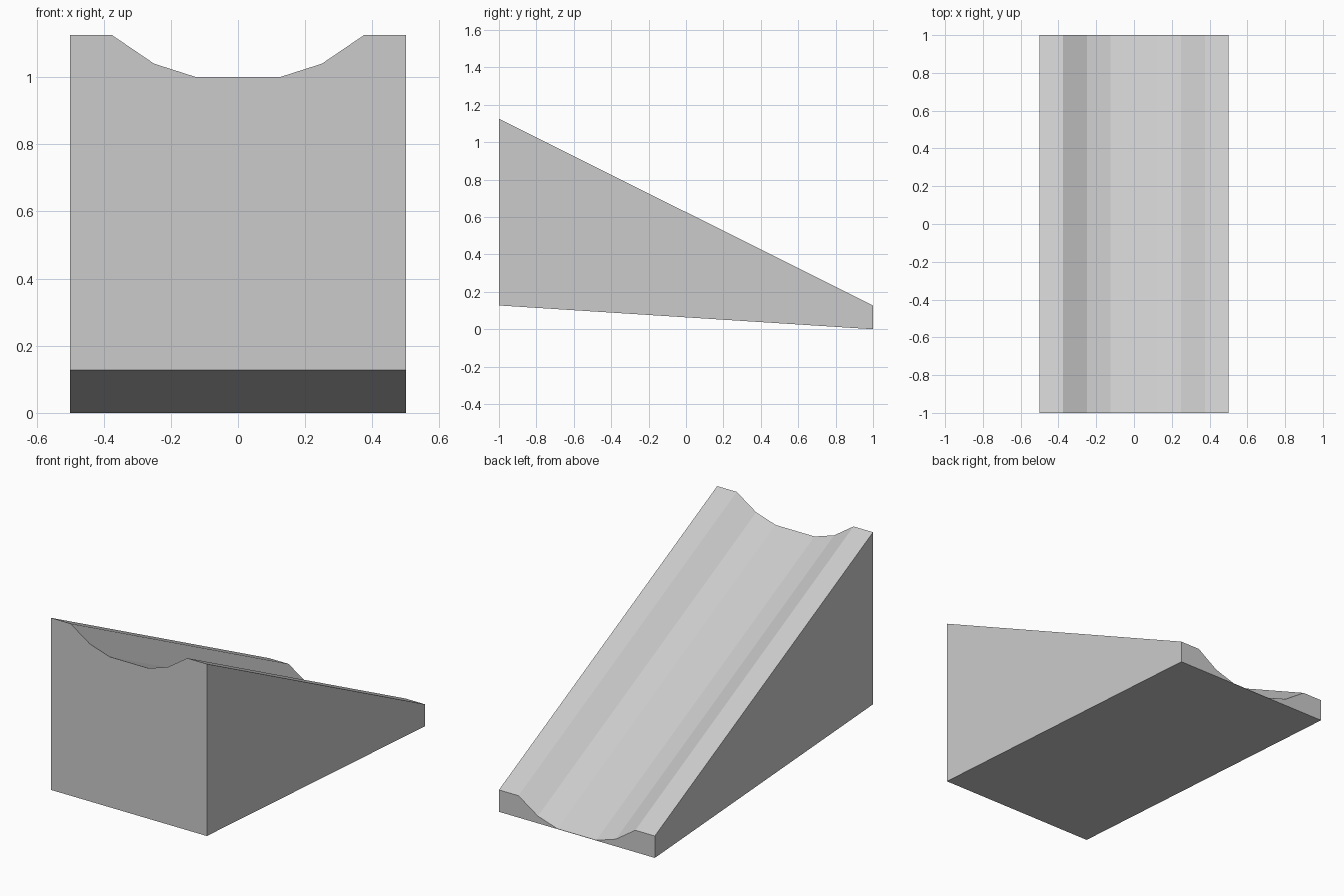
import bpy, bmesh

if "Cube" in bpy.data.objects:
    bpy.data.objects.remove(bpy.data.objects["Cube"])

# Right half of the channel cross-section (x, height above the channel floor)
half = [(0.125, 0.0), (0.25, 0.04), (0.375, 0.125), (0.5, 0.125)]
top = [(-x, z) for x, z in reversed(half)] + half

bm = bmesh.new()


def end_loop(y, floor_z, base_z):
    """Closed end outline: channelled top edge and straight base."""
    pts = [(x, y, floor_z + z) for x, z in top]
    pts += [(0.5, y, base_z), (-0.5, y, base_z)]
    return [bm.verts.new(p) for p in pts]


# Tall front end and thin back end
front = end_loop(-1, 1.0, 0.127)
back = end_loop(1, 0.002, 0.0)

# End caps, then sloped strips between the two outlines
bm.faces.new(front)
bm.faces.new(back)
n = len(front)
for i in range(n):
    j = (i + 1) % n
    bm.faces.new((front[i], front[j], back[j], back[i]))
bmesh.ops.recalc_face_normals(bm, faces=bm.faces)

mesh = bpy.data.meshes.new("channel_ramp")
bm.to_mesh(mesh)
bm.free()
ramp = bpy.data.objects.new("channel_ramp", mesh)
bpy.context.collection.objects.link(ramp)
